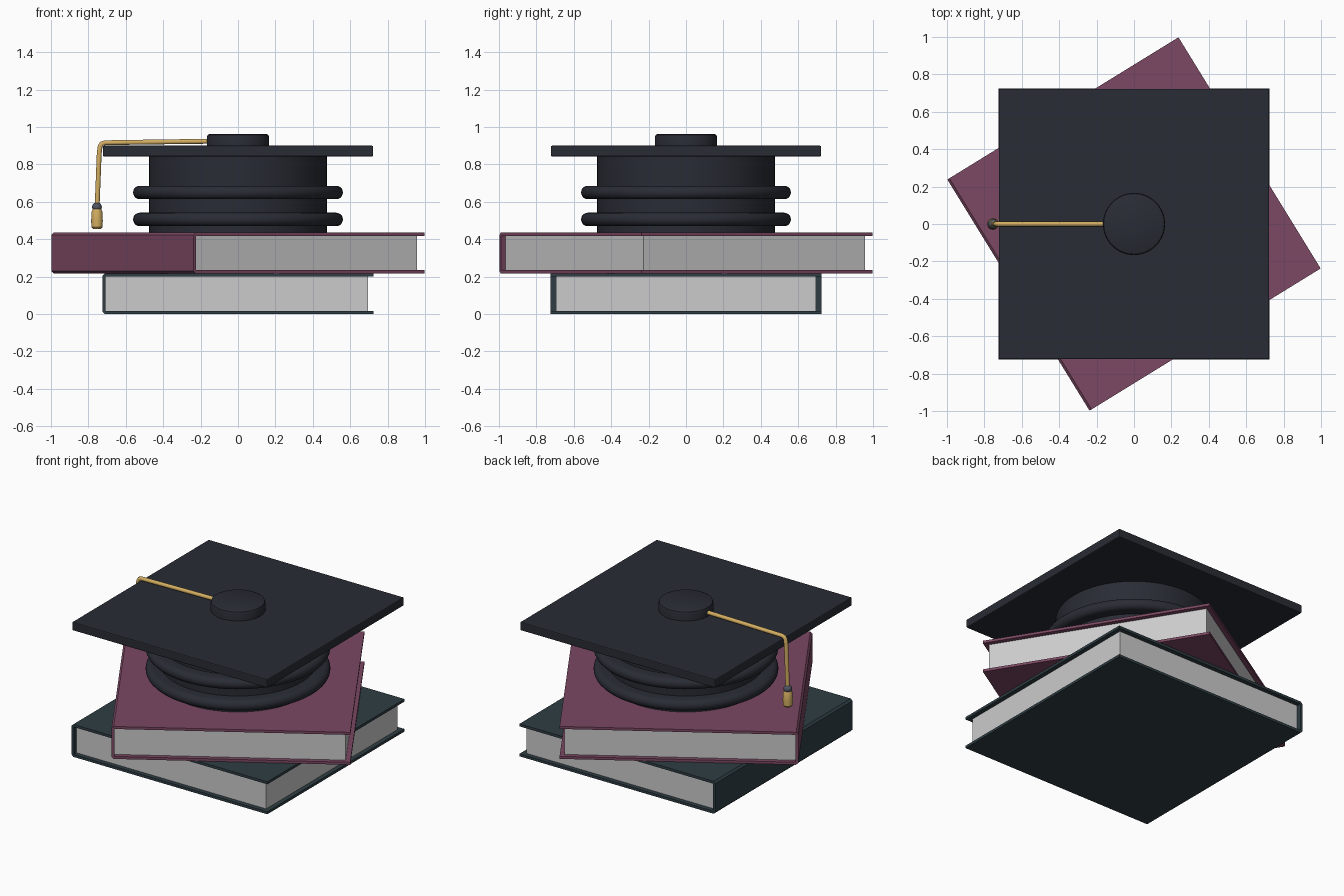
import bpy, bmesh, math
from mathutils import Matrix

if "Cube" in bpy.data.objects:
    bpy.data.objects.remove(bpy.data.objects["Cube"])


def material(name, rgb):
    m = bpy.data.materials.new(name)
    m.diffuse_color = (*rgb, 1)
    m.use_nodes = True
    m.node_tree.nodes["Principled BSDF"].inputs["Base Color"].default_value = m.diffuse_color
    return m


TEAL = material("teal", (0.028, 0.048, 0.058))
PLUM = material("plum", (0.20, 0.065, 0.125))
CLOTH = material("dark_cloth", (0.022, 0.025, 0.035))
GOLD = material("gold", (0.65, 0.42, 0.12))
SLATE = material("slate", (0.08, 0.09, 0.12))


def finish(name, bm, mat=None, smooth=False):
    bmesh.ops.recalc_face_normals(bm, faces=bm.faces)
    me = bpy.data.meshes.new(name)
    bm.to_mesh(me)
    bm.free()
    ob = bpy.data.objects.new(name, me)
    bpy.context.collection.objects.link(ob)
    if mat:
        me.materials.append(mat)
    if smooth:
        bpy.ops.object.select_all(action='DESELECT')
        bpy.context.view_layer.objects.active = ob
        ob.select_set(True)
        bpy.ops.object.shade_smooth_by_angle(angle=math.radians(35))
    return ob


def box(name, lo, hi, mat=None, bevel=0):
    bm = bmesh.new()
    size = [b - a for a, b in zip(lo, hi)]
    mid = [(a + b) / 2 for a, b in zip(lo, hi)]
    bmesh.ops.create_cube(bm, size=1, matrix=Matrix.Translation(mid) @ Matrix.Diagonal((*size, 1)))
    if bevel:
        bmesh.ops.bevel(bm, geom=bm.edges[:], offset=bevel, segments=2, profile=0.5, affect='EDGES')
    return finish(name, bm, mat)


def lathe(name, profile, mat, x=0, steps=64):
    """Revolve (radius, z) points about a vertical axis at x."""
    bm = bmesh.new()
    verts = [bm.verts.new((r, 0, z)) for r, z in profile]
    edges = [bm.edges.new(p) for p in zip(verts, verts[1:])]
    bmesh.ops.spin(bm, geom=verts + edges, cent=(0, 0, 0), axis=(0, 0, 1),
                   angle=math.tau, steps=steps, use_duplicate=False)
    bmesh.ops.remove_doubles(bm, verts=bm.verts, dist=1e-5)
    bmesh.ops.translate(bm, verts=bm.verts, vec=(x, 0, 0))
    return finish(name, bm, mat, smooth=True)


def book(name, z, angle, mat):
    """C-shaped cover with chamfered spine, wrapped round a page block."""
    h, w, t, c = 0.2175, 0.7255, 0.017, 0.013
    prof = [(w, 0), (w, t), (-w + t, t), (-w + t, h - t), (w, h - t), (w, h),
            (-w + c, h), (-w, h - c), (-w, c), (-w + c, 0)]
    bm = bmesh.new()
    face = bm.faces.new([bm.verts.new((px, -w, pz)) for px, pz in prof])
    ext = bmesh.ops.extrude_face_region(bm, geom=[face])
    bmesh.ops.translate(bm, verts=[v for v in ext['geom'] if isinstance(v, bmesh.types.BMVert)],
                        vec=(0, 2 * w, 0))
    cover = finish(name + "_cover", bm, mat)
    pages = box(name + "_pages", (-w + t, -0.696, t), (0.696, 0.696, h - t))
    for ob in (cover, pages):
        ob.location.z = z
        ob.rotation_euler.z = angle


# Two stacked books
book("lower_book", 0, 0, TEAL)
book("upper_book", 0.2175, math.radians(31.6), PLUM)

# Cap crown with two rolled bands
lathe("cap_crown", [(0, 0.435), (0.475, 0.435), (0.475, 0.85), (0, 0.85)], CLOTH)
for i, zc in enumerate((0.506, 0.65)):
    arc = [(0.525 + 0.036 * math.cos(a), zc + 0.036 * math.sin(a))
           for a in (math.pi * (k / 10 - 0.5) for k in range(11))]
    lathe(f"cap_band_{i + 1}", [(0.47, zc - 0.036)] + arc + [(0.47, zc + 0.036)], CLOTH)

# Square board and button
box("cap_board", (-0.7225, -0.7225, 0.843), (0.7225, 0.7225, 0.9), CLOTH, bevel=0.006)
lathe("cap_button", [(0, 0.89), (0.166, 0.89), (0.166, 0.948), (0.162, 0.958),
                     (0.152, 0.963), (0, 0.963)], CLOTH)

# Tassel cord draped over the board edge
curve = bpy.data.curves.new("tassel_cord", 'CURVE')
curve.dimensions = '3D'
curve.bevel_depth = 0.0135
curve.bevel_resolution = 3
curve.use_fill_caps = True
path = [(-0.14, 0.924), (-0.45, 0.92), (-0.71, 0.916), (-0.728, 0.911), (-0.737, 0.897),
        (-0.742, 0.86), (-0.753, 0.58)]
spline = curve.splines.new('POLY')
spline.points.add(len(path) - 1)
for p, (px, pz) in zip(spline.points, path):
    p.co = (px, 0, pz, 1)
curve.materials.append(GOLD)
bpy.context.collection.objects.link(bpy.data.objects.new("tassel_cord", curve))

# Knot and tassel end
bm = bmesh.new()
bmesh.ops.create_uvsphere(bm, u_segments=24, v_segments=12, radius=0.026,
                          matrix=Matrix.Translation((-0.754, 0, 0.572)))
finish("tassel_knot", bm, SLATE, smooth=True)
lathe("tassel_end", [(0, 0.455), (0.022, 0.456), (0.03, 0.466), (0.031, 0.50), (0.029, 0.545),
                     (0.023, 0.561), (0, 0.568)], GOLD, x=-0.754, steps=24)
